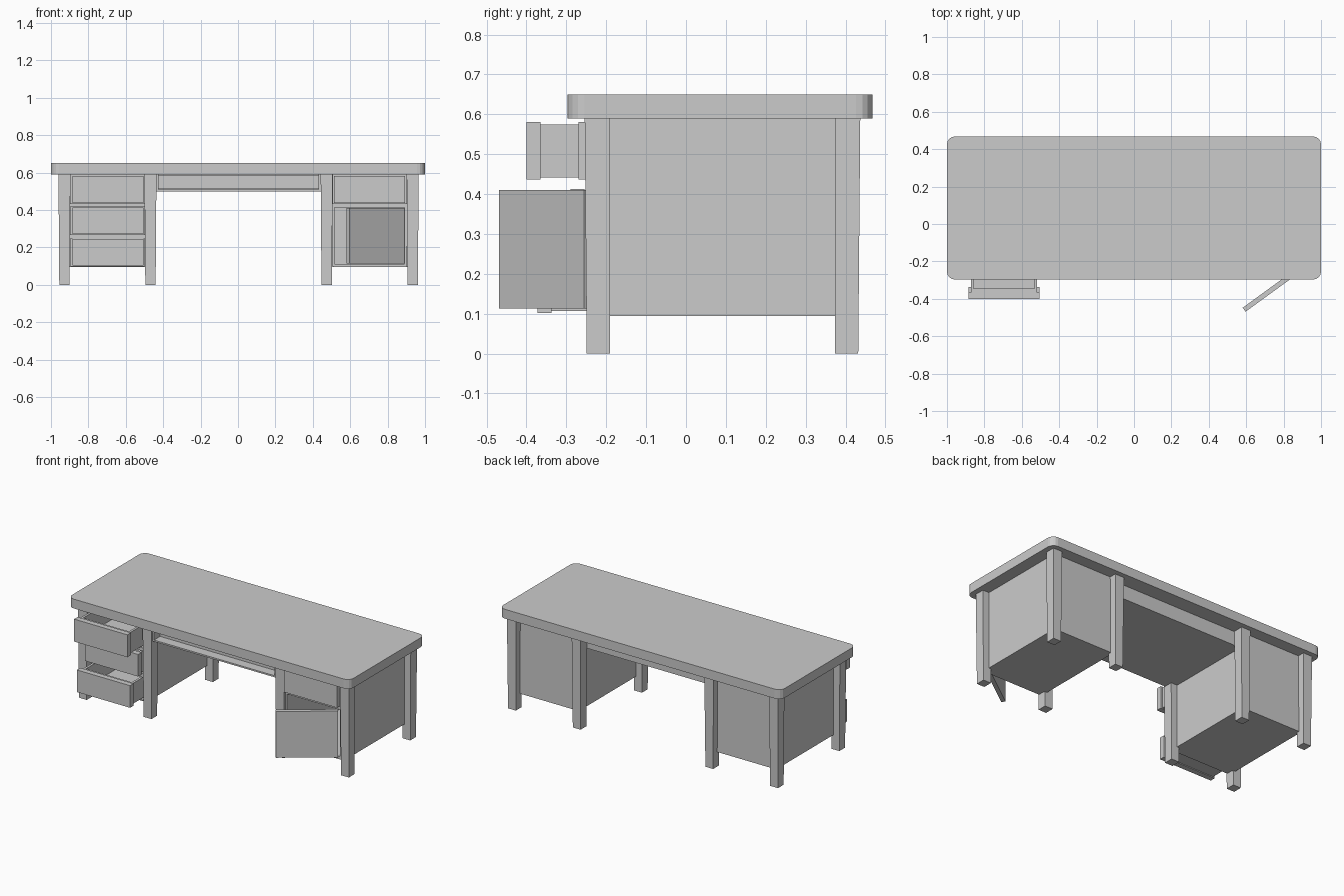
import bpy, bmesh, math
from mathutils import Matrix

if "Cube" in bpy.data.objects:
    bpy.data.objects.remove(bpy.data.objects["Cube"])


def finish(name, bm):
    bmesh.ops.recalc_face_normals(bm, faces=bm.faces)
    me = bpy.data.meshes.new(name)
    bm.to_mesh(me)
    bm.free()
    ob = bpy.data.objects.new(name, me)
    bpy.context.collection.objects.link(ob)
    return ob


def add_box(bm, x0, x1, y0, y1, z0, z1):
    m = Matrix.Translation(((x0 + x1) / 2, (y0 + y1) / 2, (z0 + z1) / 2))
    m = m @ Matrix.Diagonal((abs(x1 - x0), y1 - y0, z1 - z0, 1))
    return bmesh.ops.create_cube(bm, size=1, matrix=m)["verts"]


def boxes(name, *dims):
    bm = bmesh.new()
    for d in dims:
        add_box(bm, *d)
    return finish(name, bm)


# Table top with rounded corners
bm = bmesh.new()
add_box(bm, -1, 1, -0.297, 0.468, 0.59, 0.65)
upright = [e for e in bm.edges
           if abs(e.verts[0].co.z - e.verts[1].co.z) > 0.01]
bmesh.ops.bevel(bm, geom=upright, offset=0.042, segments=4,
                profile=0.5, affect='EDGES')
finish("table_top", bm)

# Eight slightly tapered legs
for x in (-0.928, -0.468, 0.474, 0.934):
    for y, out, side in ((-0.222, -1, "front"), (0.405, 1, "back")):
        bm = bmesh.new()
        for v in add_box(bm, x - 0.032, x + 0.032, y - 0.032, y + 0.032, 0, 0.592):
            if v.co.z < 0.1:
                dy = v.co.y - y
                v.co.x = x + (v.co.x - x) * 0.86
                v.co.y = y + dy * (0.84 if dy * out > 0 else 0.97)
        finish(side + "_leg", bm)

# Cabinet carcasses, set back from the leg faces: sides, back, floor
for cx, label in ((-0.698, "left"), (0.704, "right")):
    o, i = 0.217, 0.197
    boxes(label + "_cabinet",
          (cx - o, cx - i, -0.20, 0.39, 0.094, 0.591),
          (cx + i, cx + o, -0.20, 0.39, 0.094, 0.591),
          (cx - o, cx + o, 0.372, 0.392, 0.094, 0.591),
          (cx - i, cx + i, -0.24, 0.38, 0.094, 0.101))

# Front rails on the left, shelf and door frame on the right
boxes("left_rails",
      (-0.898, -0.498, -0.24, -0.20, 0.246, 0.270),
      (-0.898, -0.498, -0.24, -0.20, 0.415, 0.435))
boxes("right_shelf", (0.504, 0.904, -0.24, 0.38, 0.413, 0.435))
boxes("door_frame",
      (0.504, 0.517, -0.24, 0.375, 0.10, 0.415),
      (0.891, 0.904, -0.24, 0.375, 0.10, 0.415),
      (0.515, 0.893, -0.24, 0.375, 0.10, 0.112))


def drawer(name, cx, y, z0, z1):
    """Open-topped drawer; y is the face of its front board."""
    w, b, t, depth = 0.189, 0.177, 0.015, 0.58
    yb = y + depth
    boxes(name,
          (cx - w, cx + w, y, y + 0.035, z0, z1),
          (cx - b, cx - b + t, y + 0.03, yb, z0 + 0.005, z1 - 0.006),
          (cx + b - t, cx + b, y + 0.03, yb, z0 + 0.005, z1 - 0.006),
          (cx - b, cx + b, yb - t, yb, z0 + 0.005, z1 - 0.006),
          (cx - b, cx + b, y + 0.03, yb, z0 + 0.005, z0 + 0.017),
          (cx - b, cx + b, y + 0.03, y + 0.055, z0 + 0.005, z1 - 0.006))


drawer("top_left_drawer", -0.695, -0.40, 0.437, 0.581)
drawer("middle_left_drawer", -0.695, -0.29, 0.271, 0.413)
drawer("bottom_left_drawer", -0.695, -0.372, 0.102, 0.244)
drawer("top_right_drawer", 0.703, -0.27, 0.437, 0.581)

# Open cabinet door, hinged on its right edge
bm = bmesh.new()
add_box(bm, -0.362, 0, -0.026, 0, 0.113, 0.41)
door = finish("cabinet_door", bm)
door.matrix_world = (Matrix.Translation((0.874, -0.235, 0))
                     @ Matrix.Rotation(math.radians(36), 4, 'Z'))

# Shallow centre case with a recessed drawer front
boxes("centre_case",
      (-0.485, 0.49, -0.245, 0.37, 0.50, 0.51),
      (-0.485, -0.425, -0.245, 0.37, 0.505, 0.591),
      (0.43, 0.49, -0.245, 0.37, 0.505, 0.591),
      (-0.43, 0.435, 0.355, 0.37, 0.505, 0.591))
boxes("centre_drawer_front", (-0.425, 0.43, -0.185, -0.15, 0.511, 0.586))
